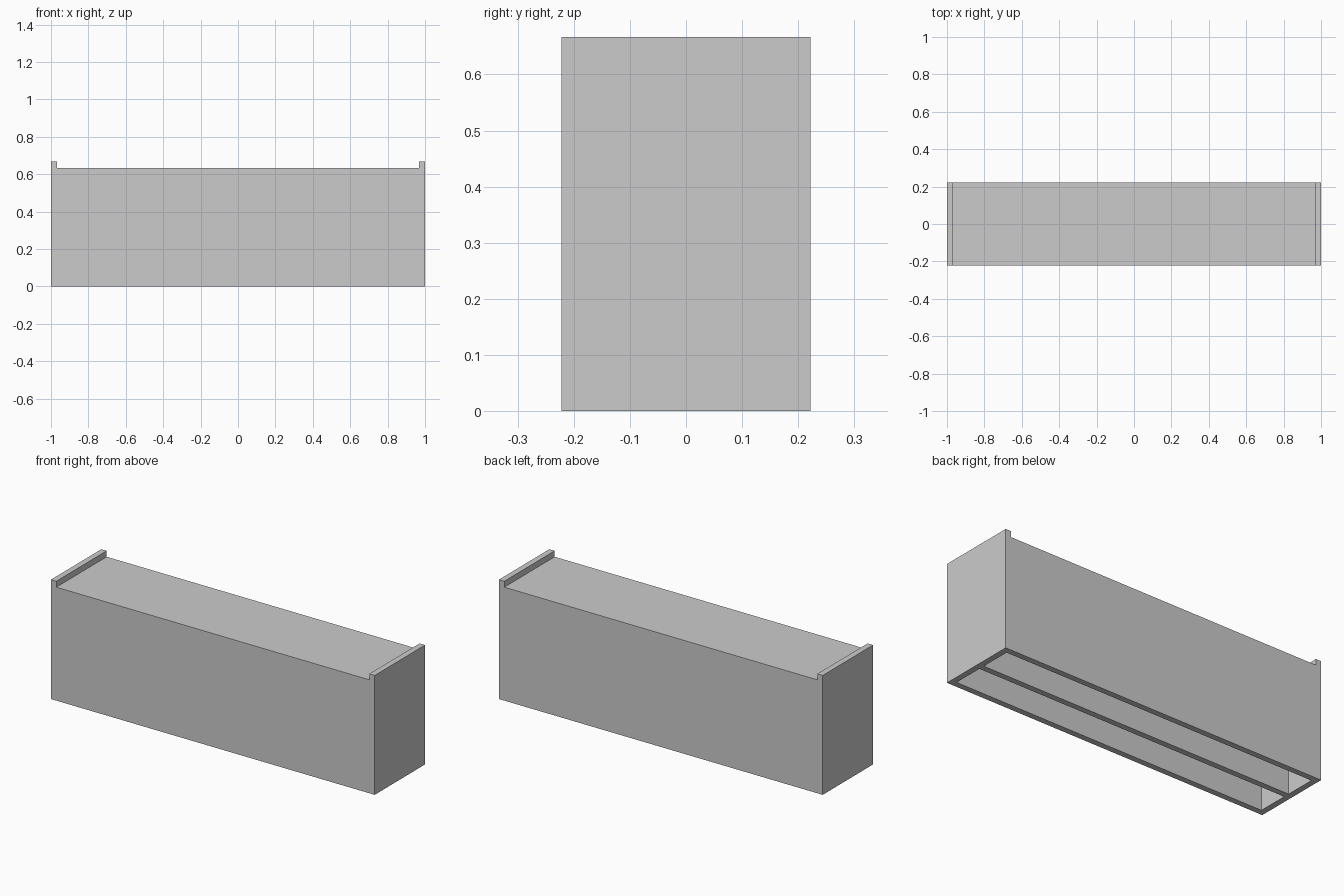
import bpy, bmesh
from mathutils import Matrix, Vector

if "Cube" in bpy.data.objects:
    bpy.data.objects.remove(bpy.data.objects["Cube"])

W, D, H, T = 1.0, 0.2222, 0.6667, 0.0333   # half width, half depth, height, board thickness
TOP = H - T                                 # top surface of the lid


def make_object(name, bm):
    bmesh.ops.recalc_face_normals(bm, faces=bm.faces)
    mesh = bpy.data.meshes.new(name)
    bm.to_mesh(mesh)
    bm.free()
    obj = bpy.data.objects.new(name, mesh)
    bpy.context.collection.objects.link(obj)
    return obj


def box(name, lo, hi):
    lo, hi = Vector(lo), Vector(hi)
    bm = bmesh.new()
    bmesh.ops.create_cube(bm, size=1, matrix=Matrix.Translation((lo + hi) / 2) @ Matrix.Diagonal((*(hi - lo), 1)))
    return make_object(name, bm)


# Body: front outline with raised end lips, extruded front to back
outline = [(-W, 0), (W, 0), (W, H), (W - T, H), (W - T, TOP),
           (T - W, TOP), (T - W, H), (-W, H)]
bm = bmesh.new()
face = bm.faces.new([bm.verts.new((x, -D, z)) for x, z in outline])
ext = bmesh.ops.extrude_face_region(bm, geom=[face])
bmesh.ops.translate(bm, vec=(0, 2 * D, 0),
                    verts=[v for v in ext["geom"] if isinstance(v, bmesh.types.BMVert)])
body = make_object("cabinet_body", bm)

# Two long cavities open at the bottom, leaving a central divider
for side, (y0, y1) in {"front": (T - D, -T / 2), "back": (T / 2, D - T)}.items():
    cutter = box(side + "_cavity_cutter", (T - W, y0, -0.1), (W - T, y1, TOP - T))
    cutter.hide_render = True
    mod = body.modifiers.new(side + "_cavity", "BOOLEAN")
    mod.operation = "DIFFERENCE"
    mod.solver = "EXACT"
    mod.object = cutter
    bpy.context.view_layer.objects.active = body
    bpy.ops.object.modifier_apply(modifier=mod.name)
    bpy.data.objects.remove(cutter)
